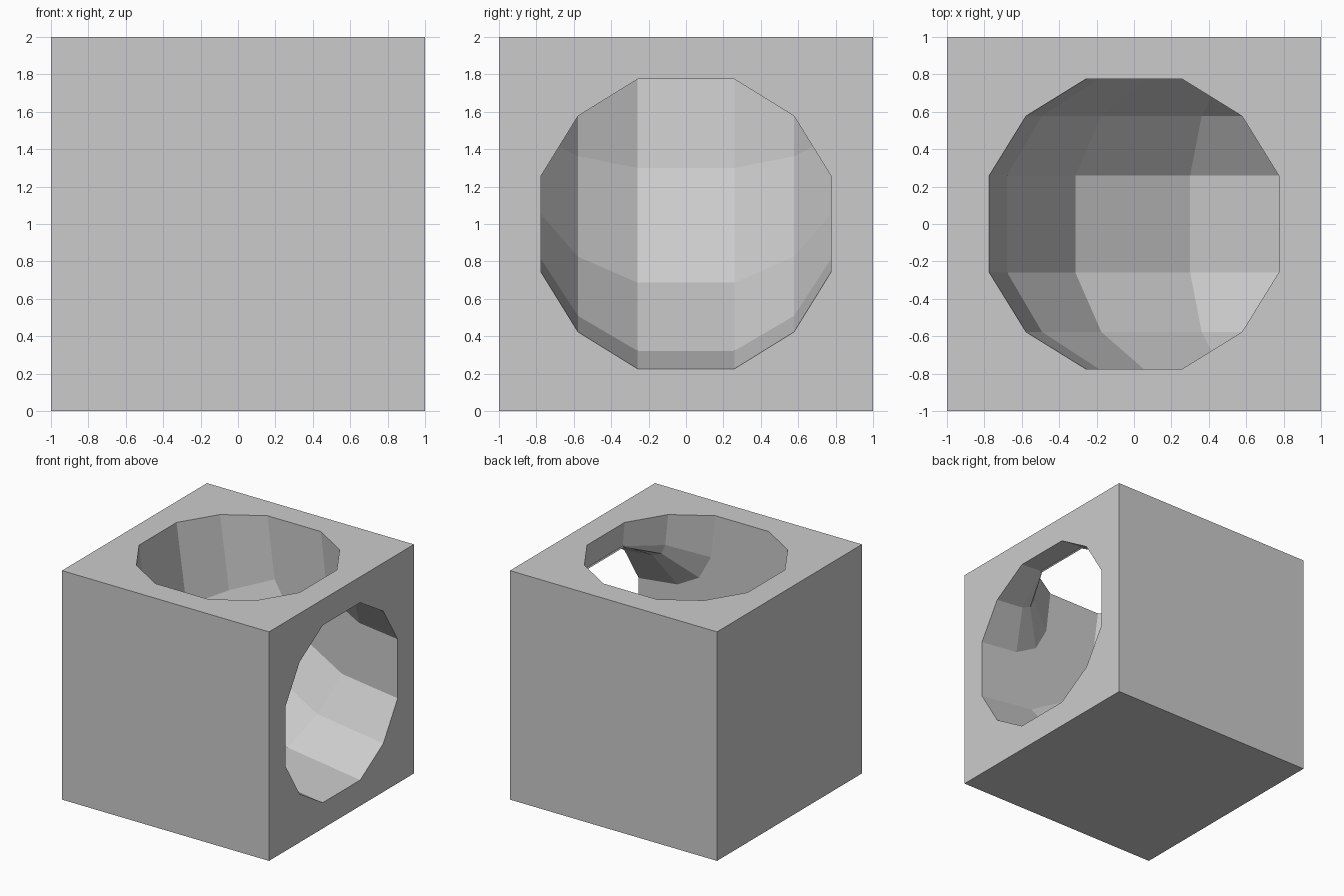
import bpy, bmesh, math
from mathutils import Vector

if "Cube" in bpy.data.objects:
    bpy.data.objects.remove(bpy.data.objects["Cube"])

R = math.sqrt(2 / 3)        # bore radius
K = 0.71                    # bend handle length
STEPS = 4

# Twelve-sided bore profile: three corners per quadrant
corner = math.degrees(math.atan(1 / 3))
angles = [math.radians(q * 90 + a) for q in range(4) for a in (corner, 45, 90 - corner)]


# Bend path from the right opening to the top opening, measured from the +x top edge
def path(t):
    pts = [Vector((0, 1)), Vector((K, 1)), Vector((1, K)), Vector((1, 0))]
    w = [(1 - t) ** 3, 3 * t * (1 - t) ** 2, 3 * t * t * (1 - t), t ** 3]
    return sum((p * f for p, f in zip(pts, w)), Vector((0, 0)))


centres = [path(i / STEPS) for i in range(STEPS + 1)]
normals = []
for i in range(STEPS + 1):
    if i == 0:
        normals.append(Vector((0, 1)))
    elif i == STEPS:
        normals.append(Vector((1, 0)))
    else:
        d = ((centres[i] - centres[i - 1]).normalized()
             + (centres[i + 1] - centres[i]).normalized()).normalized()
        normals.append(Vector((-d.y, d.x)))

bm = bmesh.new()

# Outer cube, with the right and top faces left open
bmesh.ops.create_cube(bm, size=2)
bmesh.ops.translate(bm, verts=bm.verts, vec=(0, 0, 1))
bm.normal_update()
open_faces = [f for f in bm.faces if f.normal.x > 0.9 or f.normal.z > 0.9]
open_faces.sort(key=lambda f: f.normal.z)          # right first, then top
frames = [list(f.edges) for f in open_faces]
bmesh.ops.delete(bm, geom=open_faces, context='FACES_ONLY')

# Curved bore
rings = []
for c, n in zip(centres, normals):
    ring = []
    for a in angles:
        p = c + n * (R * math.cos(a))
        ring.append(bm.verts.new((1 - p.x, R * math.sin(a), 2 - p.y)))
    rings.append(ring)
count = len(angles)
for r0, r1 in zip(rings, rings[1:]):
    for j in range(count):
        k = (j + 1) % count
        bm.faces.new((r0[j], r0[k], r1[k], r1[j]))

# Faces around the two openings
for frame, ring, normal in ((frames[0], rings[0], (1, 0, 0)),
                            (frames[1], rings[-1], (0, 0, 1))):
    hole = [bm.edges.get((ring[j], ring[(j + 1) % count])) for j in range(count)]
    bmesh.ops.triangle_fill(bm, use_beauty=True, use_dissolve=False,
                            edges=frame + hole, normal=normal)

bmesh.ops.recalc_face_normals(bm, faces=bm.faces)
mesh = bpy.data.meshes.new("elbow_block")
bm.to_mesh(mesh)
bm.free()
bpy.context.collection.objects.link(bpy.data.objects.new("elbow_block", mesh))
